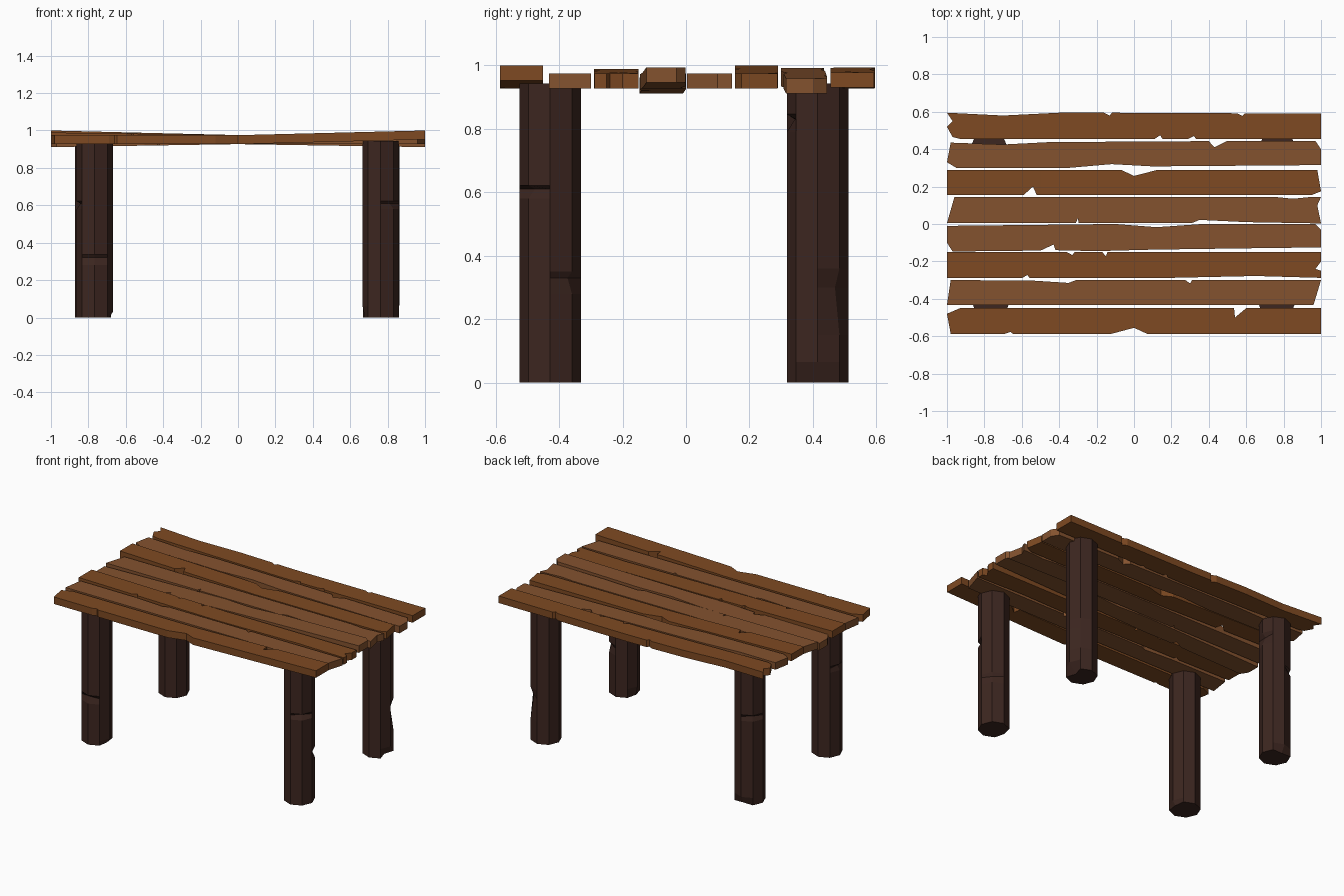
import bpy, bmesh, math
from mathutils import Vector

if "Cube" in bpy.data.objects:
    bpy.data.objects.remove(bpy.data.objects["Cube"])


def material(name, color):
    m = bpy.data.materials.new(name)
    m.diffuse_color = (*color, 1)
    m.use_nodes = True
    m.node_tree.nodes["Principled BSDF"].inputs["Base Color"].default_value = m.diffuse_color
    return m


light_wood = material("light_wood", (0.23, 0.085, 0.028))
red_wood = material("red_wood", (0.21, 0.068, 0.016))
dark_wood = material("dark_wood", (0.045, 0.019, 0.014))


def finish(bm, name, mat):
    bmesh.ops.recalc_face_normals(bm, faces=bm.faces)
    me = bpy.data.meshes.new(name)
    bm.to_mesh(me)
    bm.free()
    me.materials.append(mat)
    ob = bpy.data.objects.new(name, me)
    bpy.context.collection.objects.link(ob)


def nick(x, y, depth, w=0.03):
    """Three points of a small chip; depth is signed in y."""
    return [(x - w, y), (x, y + depth), (x + w * 0.4, y)]


def plank(name, back, front, z_left, z_right, mat, z_mid=0.927, thick=0.048):
    """Board from its back and front edges (both left to right), ends warped in z."""
    bm = bmesh.new()
    bm.faces.new([bm.verts.new((x, y, 0)) for x, y in front + back[::-1]])
    for x in (-0.5, 0.02, 0.5):
        bmesh.ops.bisect_plane(bm, geom=bm.verts[:] + bm.edges[:] + bm.faces[:],
                               plane_co=(x, 0, 0), plane_no=(1, 0, 0))
    ext = bmesh.ops.extrude_face_region(bm, geom=bm.faces[:])
    for v in ext["geom"]:
        if isinstance(v, bmesh.types.BMVert):
            v.co.z = thick
    for v in bm.verts:
        end = z_left if v.co.x < 0 else z_right
        v.co.z += z_mid + (end - z_mid) * min(1, abs(v.co.x))
    finish(bm, name, mat)


# Table top boards, from back to front
plank("plank_1",
      [(-1, .595), (-.7, .58), (-.4, .595), *nick(-.13, .595, -.015), *nick(.58, .592, -.015), (1, .592)],
      [(-.97, .55), (-1, .52), (-.97, .465), (-.93, .455), *nick(.14, .455, .02), *nick(.32, .455, .015), (1, .455)],
      .945, .93, red_wood)
plank("plank_2",
      [(-.98, .435), (-.7, .425), (-.45, .438), (.4, .443), (.43, .41), (.5, .445), (.97, .445), (1, .4)],
      [(-1, .33), (-.95, .30), (-.35, .30), (-.12, .32), (.1, .308), (1, .315)],
      .944, .911, light_wood)
plank("plank_3",
      [(-1, .29), (-.07, .29), (0, .257), (.12, .288), (.98, .288)],
      [(-1, .155), *nick(-.54, .155, .045, .05), (.95, .155), (1, .175)],
      .952, .927, red_wood)
plank("plank_4",
      [(-.96, .145), (.75, .145), (.85, .135), (.93, .143), (1, .145)],
      [(-1, .005), *nick(-.3, .005, .025, .012), (.31, .005), (.35, .022), (.6, .01), (1, .003), (.98, .1)],
      .927, .927, light_wood)
plank("plank_5",
      [(-1, -.01), (-.1, 0), (.12, -.017), (.35, -.001), (.97, -.001), (1, -.03)],
      [(-1, -.1), (-.97, -.147), (-.5, -.142), (-.43, -.11), (-.42, -.14), (-.2, -.145), (.1, -.137), (.6, -.13), (1, -.125)],
      .911, .946, light_wood)
plank("plank_6",
      [(-1, -.15), *nick(-.33, -.15, -.016), *nick(-.15, -.15, -.022, .02), (1, -.15), (1, -.2)],
      [(-1, -.29), *nick(-.57, -.29, .018), (.1, -.29), (.65, -.278), (1, -.288), (1, -.25), (.97, -.24)],
      .941, .927, red_wood)
plank("plank_7",
      [(-.98, -.3), (-.55, -.302), (-.35, -.315), (-.31, -.3), *nick(.3, -.3, -.018, .025), (1, -.3)],
      [(-1, -.432), (.96, -.432)],
      .927, .927, light_wood)
plank("plank_8",
      [(-1, -.48), (-.93, -.45), (.535, -.45), (.54, -.5), (.6, -.45), (1, -.45)],
      [(-.98, -.587), *nick(-.66, -.587, .01), (-.12, -.587), (0, -.555), (.07, -.587), (1, -.587)],
      .927, .952, red_wood)


def leg(name, cx, cy, dents, chips, height=0.943, r=0.097, n=8):
    """Octagonal post; dents = (corner, z, depth, half height), chips = (corner, height, depth) at the foot."""
    zs = {0, height} | {c[1] for c in chips}
    for _, z, _, h in dents:
        zs |= {z - h, z, z + h * 0.4}
    bm = bmesh.new()
    rings = []
    for z in sorted(zs):
        ring = []
        for k in range(n):
            rad = r
            for corner, dz, depth, _ in dents:
                if corner == k and z == dz:
                    rad -= depth
            for corner, top, depth in chips:
                if corner == k and z < top:
                    rad -= depth * (1 - z / top)
            a = 2 * math.pi * k / n
            ring.append(bm.verts.new((cx + rad * math.cos(a), cy + rad * math.sin(a), z)))
        rings.append(ring)
    for a, b in zip(rings, rings[1:]):
        for k in range(n):
            bm.faces.new((a[k], a[k - 1], b[k - 1], b[k]))
    bm.faces.new(rings[0])
    bm.faces.new(rings[-1])
    finish(bm, name, dark_wood)


# Four rough-hewn legs
leg("front_left_leg", -.766, -.428, [(6, .32, .025, .04), (4, .61, .02, .03)], [(0, .03, .02)])
leg("front_right_leg", .763, -.428, [(7, .61, .03, .03), (1, .33, .02, .05)], [(4, .06, .012)])
leg("back_left_leg", -.775, .415, [(0, .82, .025, .06), (3, .6, .02, .03)], [(2, .05, .03)])
leg("back_right_leg", .766, .415, [(6, .83, .025, .04), (1, .3, .02, .15)], [(0, .065, .05)])
